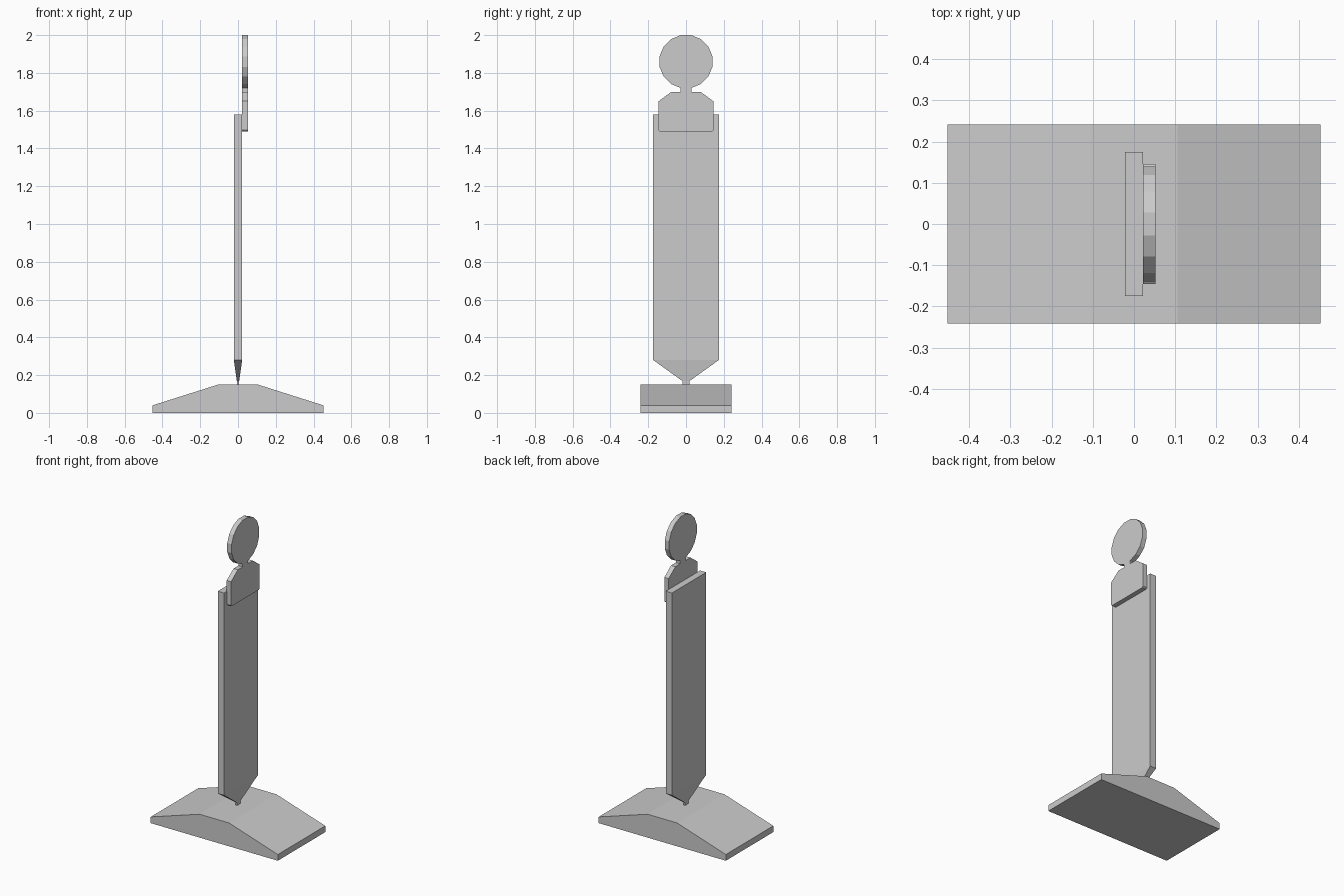
import bpy, bmesh, math
from mathutils import Vector

if "Cube" in bpy.data.objects:
    bpy.data.objects.remove(bpy.data.objects["Cube"])


def finish(name, bm):
    bmesh.ops.recalc_face_normals(bm, faces=bm.faces)
    mesh = bpy.data.meshes.new(name)
    bm.to_mesh(mesh)
    bm.free()
    obj = bpy.data.objects.new(name, mesh)
    bpy.context.collection.objects.link(obj)
    return obj


def prism(name, points, offset):
    """Extrude a closed outline along an offset."""
    bm = bmesh.new()
    face = bm.faces.new([bm.verts.new(p) for p in points])
    ext = bmesh.ops.extrude_face_region(bm, geom=[face], use_keep_orig=True)
    verts = [g for g in ext["geom"] if isinstance(g, bmesh.types.BMVert)]
    bmesh.ops.translate(bm, verts=verts, vec=Vector(offset))
    return finish(name, bm)


def rect_loft(name, sections):
    """Join rectangular sections (z, half x, half y) from bottom to top."""
    bm = bmesh.new()
    rings = [[bm.verts.new((sx * hx, sy * hy, z))
              for sx, sy in ((-1, -1), (1, -1), (1, 1), (-1, 1))]
             for z, hx, hy in sections]
    for a, b in zip(rings, rings[1:]):
        for i in range(4):
            j = (i + 1) % 4
            bm.faces.new((a[i], a[j], b[j], b[i]))
    bm.faces.new(rings[0])
    bm.faces.new(rings[-1])
    return finish(name, bm)


# Sloped floor base
half = [(0.452, 0), (0.452, 0.04), (0.105, 0.15)]
outline = half + [(-x, z) for x, z in reversed(half)]
prism("base", [(x, -0.241, z) for x, z in outline], (0, 0.482, 0))

# Upright board narrowing to a small foot
rect_loft("board", [(0.148, 0.005, 0.018), (0.168, 0.006, 0.018),
                    (0.28, 0.022, 0.174), (1.58, 0.022, 0.174)])

# Flat head-and-shoulders cutout: shoulders, neck, then 16-sided head
right = [(0.139, 1.49), (0.145, 1.497), (0.145, 1.65), (0.077, 1.70), (0.028, 1.70)]
radius = 0.14 / math.cos(math.pi / 16)
for i in range(8):
    a = -math.pi / 2 + math.pi / 16 + i * math.pi / 8
    right.append((radius * math.cos(a), 1.86 + radius * math.sin(a)))
outline = right + [(-y, z) for y, z in reversed(right)]
prism("target_cutout", [(0.0215, y, z) for y, z in outline], (0.031, 0, 0))
